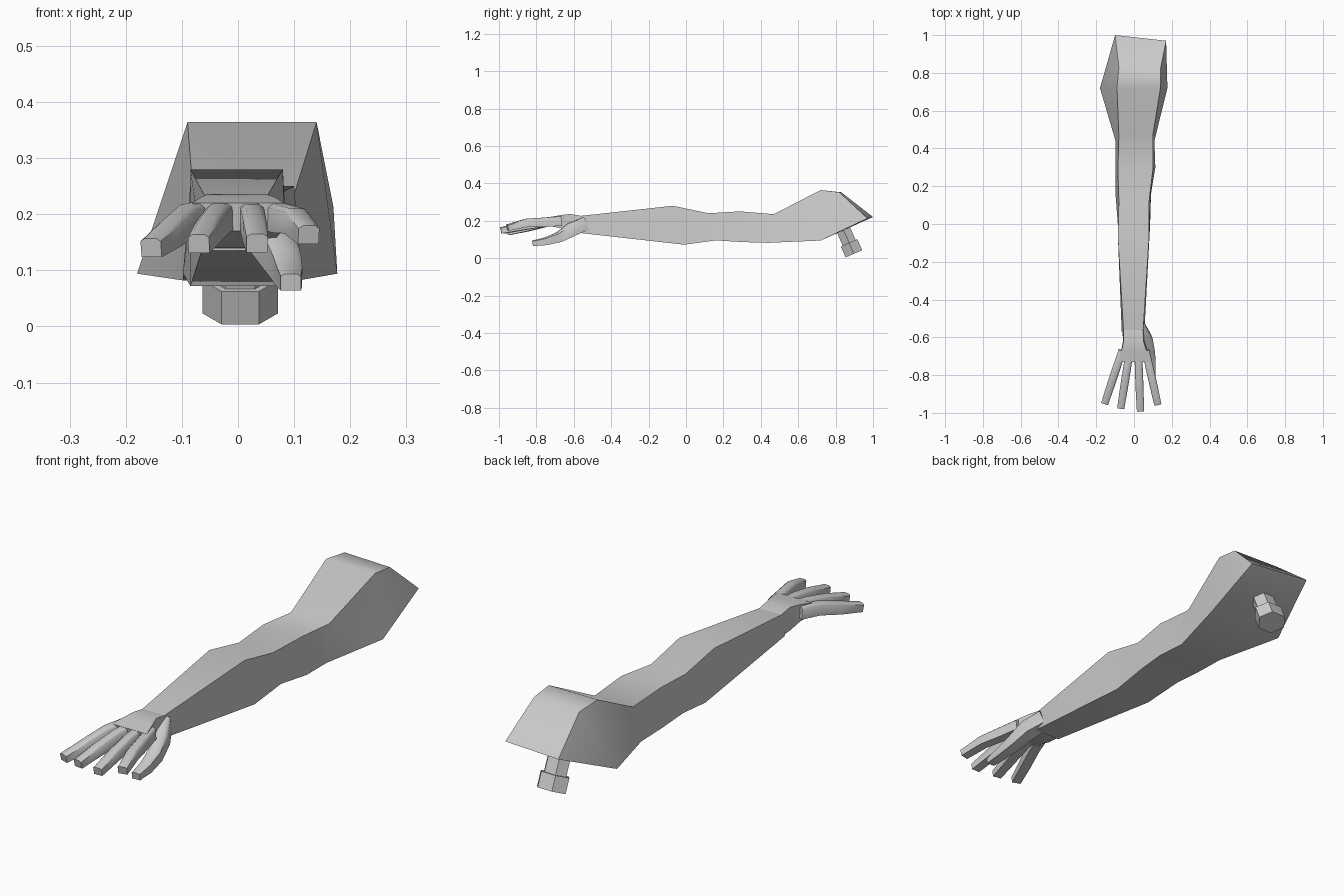
import bpy, math
from mathutils import Vector

if "Cube" in bpy.data.objects:
    bpy.data.objects.remove(bpy.data.objects["Cube"])

skin = bpy.data.materials.new("plain_grey")
skin.diffuse_color = (0.6, 0.6, 0.6, 1)
skin.use_nodes = True
skin.node_tree.nodes["Principled BSDF"].inputs["Base Color"].default_value = skin.diffuse_color


def loft(name, rings):
    """Skin a list of equal-sized vertex rings and close both ends."""
    n = len(rings[0])
    verts = [tuple(p) for r in rings for p in r]
    faces = []
    for i in range(len(rings) - 1):
        for j in range(n):
            k = (j + 1) % n
            faces.append((i * n + j, i * n + k, (i + 1) * n + k, (i + 1) * n + j))
    last = (len(rings) - 1) * n
    faces += [tuple(reversed(range(n))), tuple(range(last, last + n))]
    me = bpy.data.meshes.new(name)
    me.from_pydata(verts, [], faces)
    me.validate()
    me.materials.append(skin)
    ob = bpy.data.objects.new(name, me)
    bpy.context.collection.objects.link(ob)
    bpy.context.view_layer.objects.active = ob
    ob.select_set(True)
    bpy.ops.object.mode_set(mode='EDIT')
    bpy.ops.mesh.select_all(action='SELECT')
    bpy.ops.mesh.normals_make_consistent(inside=False)
    bpy.ops.object.mode_set(mode='OBJECT')
    bpy.ops.object.shade_smooth_by_angle(angle=math.radians(50))
    ob.select_set(False)
    return ob


def box_ring(yt, zt, tl, tr, yb, zb, bl, br):
    """Four corners: top edge at yt, zt and bottom edge at yb, zb."""
    return [(tl, yt, zt), (tr, yt, zt), (br, yb, zb), (bl, yb, zb)]


def tube(name, points, sizes):
    """Square tube through points; sizes are (width, height)."""
    pts = [Vector(p) for p in points]
    rings = []
    for i, p in enumerate(pts):
        d = (pts[min(i + 1, len(pts) - 1)] - pts[max(i - 1, 0)]).normalized()
        side = Vector((0, 0, 1)).cross(d).normalized()
        up = d.cross(side)
        w, h = sizes[i][0] / 2, sizes[i][1] / 2
        rings.append([p + side * w * a + up * h * b
                      for a, b in ((-1, .7), (-.6, 1), (.6, 1), (1, .7), (1, -1), (-1, -1))])
    return loft(name, rings)


# Arm from the wrist to the wedge-shaped shoulder
loft("arm", [
    box_ring(-.57, .225, -.055, .048, -.57, .135, -.065, .055),
    box_ring(-.07, .28, -.085, .08, -.01, .072, -.085, .085),
    box_ring(.12, .24, -.08, .08, .16, .095, -.098, .09),
    box_ring(.29, .25, -.085, .10, .30, .086, -.098, .113),
    box_ring(.47, .235, -.08, .10, .44, .082, -.098, .108),
    box_ring(.72, .364, -.09, .14, .72, .094, -.18, .177),
    [(-.08, .83, .352), (.14, .82, .352), (.17, .97, .213), (-.10, 1.0, .22)],
])

# Palm
loft("palm", [
    box_ring(-.55, .224, -.055, .048, -.55, .138, -.062, .055),
    box_ring(-.62, .236, -.055, .05, -.62, .14, -.058, .06),
    box_ring(-.67, .23, -.066, .066, -.67, .16, -.068, .07),
    box_ring(-.73, .22, -.082, .082, -.72, .17, -.08, .08),
])

# Four fingers: root, knuckle, joint, tip
for name, rx, tx, ty, tz in (("little_finger", -.062, -.155, -.95, .14),
                             ("ring_finger", -.022, -.07, -.975, .147),
                             ("middle_finger", .022, .034, -.99, .148),
                             ("index_finger", .062, .126, -.955, .163)):
    at = lambda t, z: (rx + (tx - rx) * t, -.67 + (ty + .67) * t, z)
    tube(name,
         [at(0, .198), at(.3, .192), at(.65, tz + .025), at(1, tz)],
         [(.04, .05), (.042, .05), (.042, .045), (.038, .034)])

# Thumb hanging below the palm
tube("thumb",
     [(.035, -.54, .185), (.065, -.61, .155), (.085, -.68, .112), (.092, -.75, .09), (.094, -.82, .079)],
     [(.05, .07), (.065, .07), (.052, .055), (.045, .042), (.036, .03)])

# Hexagonal peg under the shoulder
axis = Vector((0, .40, -.917))
across = Vector((0, .917, .40))


def hexagon(dist, rx, ry):
    c = Vector((.004, .825, .19)) + axis * dist
    return [c + Vector((1, 0, 0)) * rx * math.cos(a) + across * ry * math.sin(a)
            for a in (math.tau * i / 6 for i in range(6))]


loft("peg_neck", [hexagon(0, .052, .044), hexagon(.14, .052, .044)])
loft("peg_cap", [hexagon(.118, .067, .056), hexagon(.182, .067, .056)])
